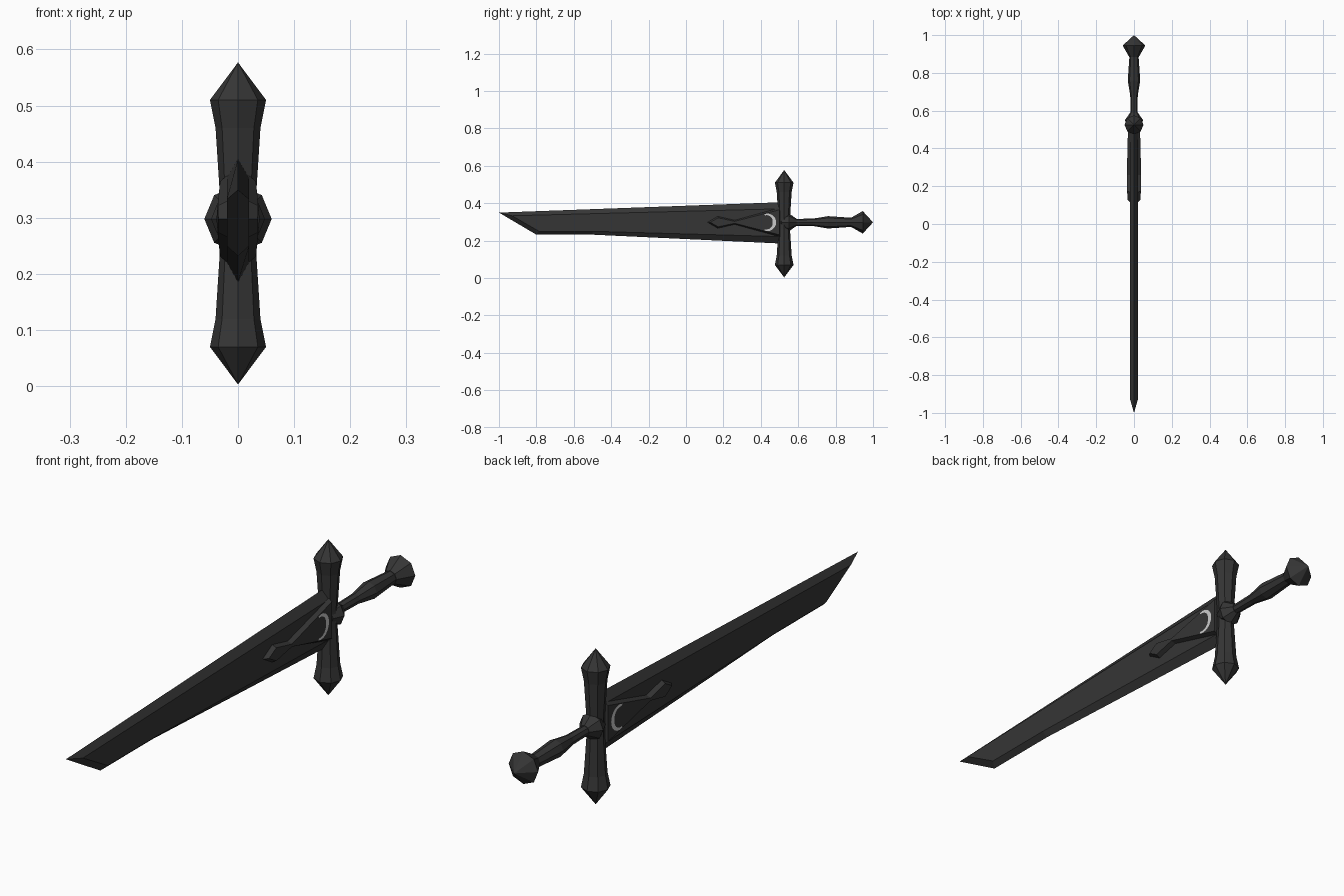
import bpy, bmesh, math
from mathutils import Vector

if "Cube" in bpy.data.objects:
    bpy.data.objects.remove(bpy.data.objects["Cube"])


def material(name, r, g, b):
    m = bpy.data.materials.new(name)
    m.diffuse_color = (r, g, b, 1)
    m.use_nodes = True
    m.node_tree.nodes["Principled BSDF"].inputs["Base Color"].default_value = m.diffuse_color
    return m


DARK = material("dark iron", 0.036, 0.036, 0.036)
PALE = material("pale inlay", 0.6, 0.6, 0.6)


def finish(bm, name, mat):
    bmesh.ops.remove_doubles(bm, verts=bm.verts, dist=1e-5)
    bmesh.ops.recalc_face_normals(bm, faces=bm.faces)
    me = bpy.data.meshes.new(name)
    bm.to_mesh(me)
    bm.free()
    me.materials.append(mat)
    ob = bpy.data.objects.new(name, me)
    bpy.context.collection.objects.link(ob)
    return ob


def lathe(name, profile, axis, origin, sides=8):
    """Faceted solid of revolution; profile = (position along axis, radius)."""
    bm = bmesh.new()
    o = Vector(origin)
    rings = []
    for t, r in profile:
        ring = []
        for i in range(sides):
            a = 2 * math.pi * i / sides
            c, s = r * math.cos(a), r * math.sin(a)
            ring.append(bm.verts.new(o + Vector((c, t, s) if axis == 'Y' else (c, s, t))))
        rings.append(ring)
    for p, q in zip(rings, rings[1:]):
        for i in range(sides):
            j = (i + 1) % sides
            bm.faces.new((p[i], p[j], q[j], q[i]))
    bmesh.ops.dissolve_degenerate(bm, dist=1e-5, edges=bm.edges)
    return finish(bm, name, DARK)


def layered(name, layers, mat):
    """Loft matching outlines, each a list of (x, y, z); caps both ends."""
    bm = bmesh.new()
    loops = [[bm.verts.new(p) for p in layer] for layer in layers]
    n = len(loops[0])
    for p, q in zip(loops, loops[1:]):
        for i in range(n):
            j = (i + 1) % n
            bm.faces.new((p[i], p[j], q[j], q[i]))
    bm.faces.new(loops[0])
    bm.faces.new(loops[-1])
    return finish(bm, name, mat)


# Blade: sharp outline at x = 0, flat faces at x = +-0.02
edge = [(-1, .35), (.5, .405), (.5, .185), (-.5, .232), (-.8, .232)]
flat = [(-.93, .333), (.5, .37), (.5, .222), (-.5, .25), (-.785, .25)]
layered("blade", [[(-.02, y, z) for y, z in flat],
                  [(0, y, z) for y, z in edge],
                  [(.02, y, z) for y, z in flat]], DARK)

# Raised spearhead plate at the blade root, a little thicker mid-length
outer = [(.115, .298), (.17, .33), (.26, .309), (.5, .375),
         (.5, .221), (.26, .287), (.17, .266)]
inner = [(.13, .298), (.172, .322), (.26, .303), (.5, .365),
         (.5, .231), (.26, .293), (.172, .274)]
depth = [.035, .036, .038, .032, .032, .038, .036]
layered("root_plate", [[(-d, y, z) for (y, z), d in zip(inner, depth)],
                       [(-.02, y, z) for y, z in outer],
                       [(.02, y, z) for y, z in outer],
                       [(d, y, z) for (y, z), d in zip(inner, depth)]], DARK)

# Thin crescent inlay on each side of the plate, following its slope
for side, label in ((1, "right"), (-1, "left")):
    bm = bmesh.new()
    pairs = []
    for i in range(13):
        a = math.radians(-110 + 220 * i / 12)
        pair = []
        for r in (.047, .028 + .012 * abs(i - 6) / 6):
            y, z = .435 + r * math.cos(a), .298 + r * math.sin(a)
            x = .038 - (y - .26) * .025 + .0006
            pair.append(bm.verts.new((side * x, y, z)))
        pairs.append(pair)
    for p, q in zip(pairs, pairs[1:]):
        f = bm.faces.new((p[0], q[0], q[1], p[1]))
        f.normal_update()
        if f.normal.x * side < 0:
            f.normal_flip()
    me = bpy.data.meshes.new("crescent_inlay_" + label)
    bm.to_mesh(me)
    bm.free()
    me.materials.append(PALE)
    bpy.context.collection.objects.link(
        bpy.data.objects.new("crescent_inlay_" + label, me))

# Cross guard: flared octagonal bar with pointed ends
half = [(.03, .031), (.17, .04), (.22, .05), (.287, 0)]
lathe("cross_guard", [(-t, r) for t, r in reversed(half)] + half, 'Z', (0, .525, .29))

# Collar, grip and pommel along the handle axis
lathe("collar", [(.5, 0), (.51, .03), (.55, .048), (.59, .02), (.59, 0)], 'Y', (0, 0, .298))
lathe("grip", [(.57, 0), (.57, .018), (.68, .02), (.76, .033), (.89, .024), (.89, 0)],
      'Y', (0, 0, .298))
lathe("pommel", [(.885, 0), (.885, .026), (.945, .06), (1, 0)], 'Y', (0, 0, .298))
